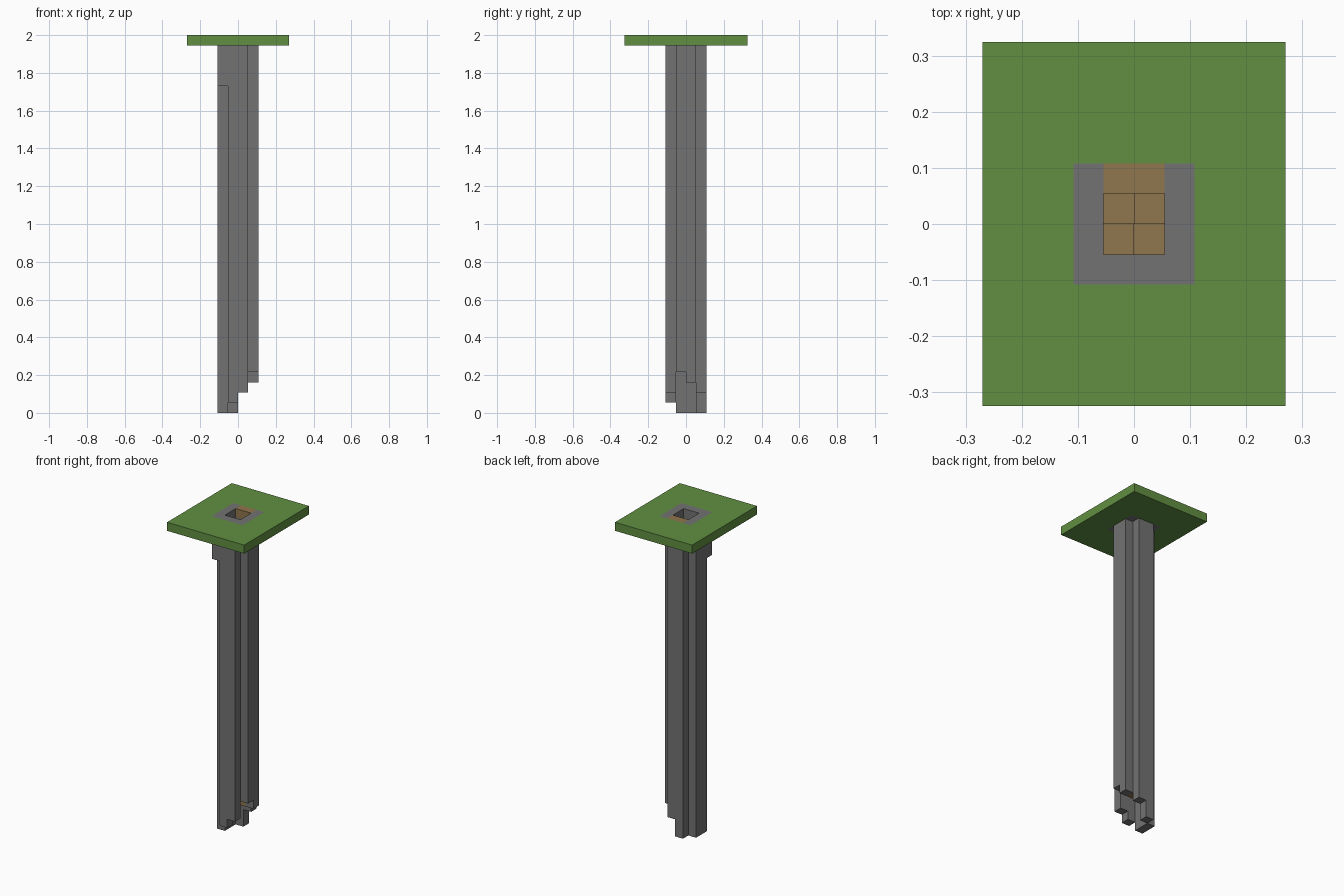
import bpy
import bmesh
from math import radians
from mathutils import Vector

if "Cube" in bpy.data.objects:
    bpy.data.objects.remove(bpy.data.objects["Cube"])

LEVELS = 37               # block levels from shaft bottom to ground surface
TOP = LEVELS - 1          # ground level
S = 2 / LEVELS            # block size


def material(name, color):
    m = bpy.data.materials.new(name)
    m.use_nodes = True
    m.diffuse_color = (*color, 1)
    m.node_tree.nodes["Principled BSDF"].inputs["Base Color"].default_value = (*color, 1)
    return m


grass = material("grass green", (0.12, 0.275, 0.054))
stone = material("stone grey", (0.17, 0.17, 0.17))
wood = material("wood brown", (0.28, 0.18, 0.074))


def rect(x0, x1, y0, y1, z0, z1):
    """Set of block cells in a box; upper limits are excluded."""
    return {(x, y, z) for x in range(x0, x1) for y in range(y0, y1) for z in range(z0, z1)}


def build(name, cells, solid, mat):
    """Skin the block cells with the faces that touch open air."""
    bm = bmesh.new()
    for cell in cells:
        for axis in range(3):
            for side in (-1, 1):
                n = Vector((0, 0, 0))
                n[axis] = side
                if tuple(int(a + b) for a, b in zip(cell, n)) in solid:
                    continue
                u, v = Vector((0, 0, 0)), Vector((0, 0, 0))
                u[(axis + 1) % 3] = 0.5
                v[(axis + 2) % 3] = 0.5 * side
                c = Vector(cell) + Vector((0.5, 0.5, 0.5)) + n / 2
                ring = (c - u - v, c + u - v, c + u + v, c - u + v)
                bm.faces.new([bm.verts.new(p * S) for p in ring])
    bmesh.ops.remove_doubles(bm, verts=bm.verts, dist=S / 20)
    bmesh.ops.dissolve_limit(bm, angle_limit=radians(1), verts=bm.verts, edges=bm.edges)
    me = bpy.data.meshes.new(name)
    bm.to_mesh(me)
    bm.free()
    me.materials.append(mat)
    bpy.context.collection.objects.link(bpy.data.objects.new(name, me))


# Ground slab with a square opening
ground = rect(-5, 5, -6, 6, TOP, LEVELS) - rect(-2, 2, -2, 2, TOP, LEVELS)

# Wall columns around the shaft, each with its own ragged lower end
bottoms = {(-1, -2): 1, (0, -2): 2, (1, -1): 4, (1, 0): 3,
           (0, 1): 2, (-1, 1): 0, (-2, 0): 0, (-2, -1): 0}
walls = set()
for (x, y), low in bottoms.items():
    walls |= rect(x, x + 1, y, y + 1, low, TOP)
walls |= rect(-2, -1, -2, -1, TOP - 4, TOP)       # short corner column

# Rim flush with the ground, and the wooden entry step at the back
rim = rect(-2, 2, -2, 2, TOP, LEVELS) - rect(-1, 1, -1, 1, TOP, LEVELS)
entry = rect(-1, 1, 1, 2, TOP, LEVELS)
rim -= entry

# Spiral stair, one block per level
turn = [(0, -1), (-1, -1), (-1, 0), (0, 0)]
stairs = {(*turn[z % 4], z) for z in range(3, TOP)}

solid = ground | walls | rim | entry | stairs
build("ground_slab", ground, solid, grass)
build("shaft_walls", walls, solid, stone)
build("shaft_rim", rim, solid, stone)
build("entry_step", entry, solid, wood)
build("spiral_stairs", stairs, solid, wood)
